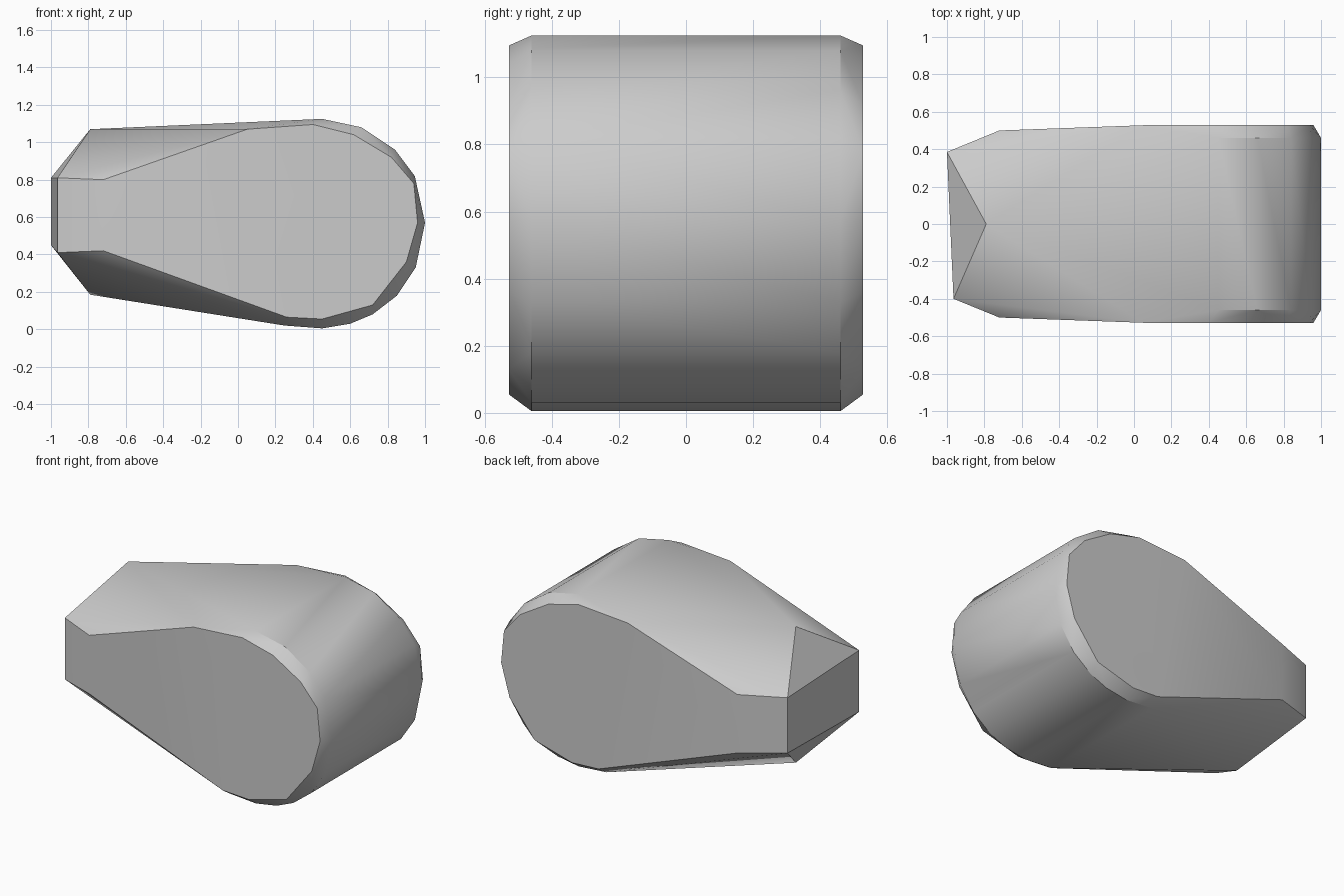
import bpy
import bmesh
import math

cube = bpy.data.objects.get("Cube")
if cube:
    bpy.data.objects.remove(cube, do_unlink=True)

# Plain grey
grey = bpy.data.materials.new("plain grey")
grey.use_nodes = True
COLOUR = (0.6, 0.6, 0.6, 1)
grey.diffuse_color = COLOUR
grey.node_tree.nodes["Principled BSDF"].inputs["Base Color"].default_value = COLOUR

# Rounded end: full-size profile, and the slightly smaller side face (x, z)
rim = [(0.25, 0.02), (0.45, 0.005), (0.6, 0.03), (0.72, 0.08), (0.85, 0.18),
       (0.95, 0.33), (1.0, 0.57), (0.945, 0.82), (0.84, 0.96), (0.66, 1.08),
       (0.45, 1.125)]
side = [(0.26, 0.065), (0.45, 0.055), (0.72, 0.13), (0.9, 0.36), (0.96, 0.57),
        (0.94, 0.78), (0.82, 0.92), (0.62, 1.04), (0.4, 1.095), (0.05, 1.07)]
# Narrow end: shoulder where the side starts to taper
shoulder = [(-0.72, 0.42), (-0.72, 0.8)]


def section(points, y):
    return [(x, y, z) for x, z in points]


points = []
for s in (-1, 1):
    points += section(rim, s * 0.46)
    points += section(side, s * 0.528)
    points += section(shoulder, s * 0.5)

# Blunt tip, slightly skewed, and the two peaks above and below it
points += section([(-0.965, 0.41), (-0.965, 0.81)], -0.4)
points += section([(-1.0, 0.45), (-1.0, 0.81)], 0.385)
points += section([(-0.79, 0.185), (-0.79, 1.07)], 0.0)

# Wrap everything in one convex shell
bm = bmesh.new()
for p in points:
    bm.verts.new(p)
result = bmesh.ops.convex_hull(bm, input=bm.verts[:])
loose = [v for v in bm.verts if not v.link_faces]
bmesh.ops.delete(bm, geom=loose, context='VERTS')
bmesh.ops.recalc_face_normals(bm, faces=bm.faces[:])
mesh = bpy.data.meshes.new("wedge_body")
bm.to_mesh(mesh)
bm.free()
mesh.materials.append(grey)

body = bpy.data.objects.new("wedge_body", mesh)
bpy.context.collection.objects.link(body)
bpy.ops.object.select_all(action='DESELECT')
body.select_set(True)
bpy.context.view_layer.objects.active = body
bpy.ops.object.shade_smooth_by_angle(angle=math.radians(30))
